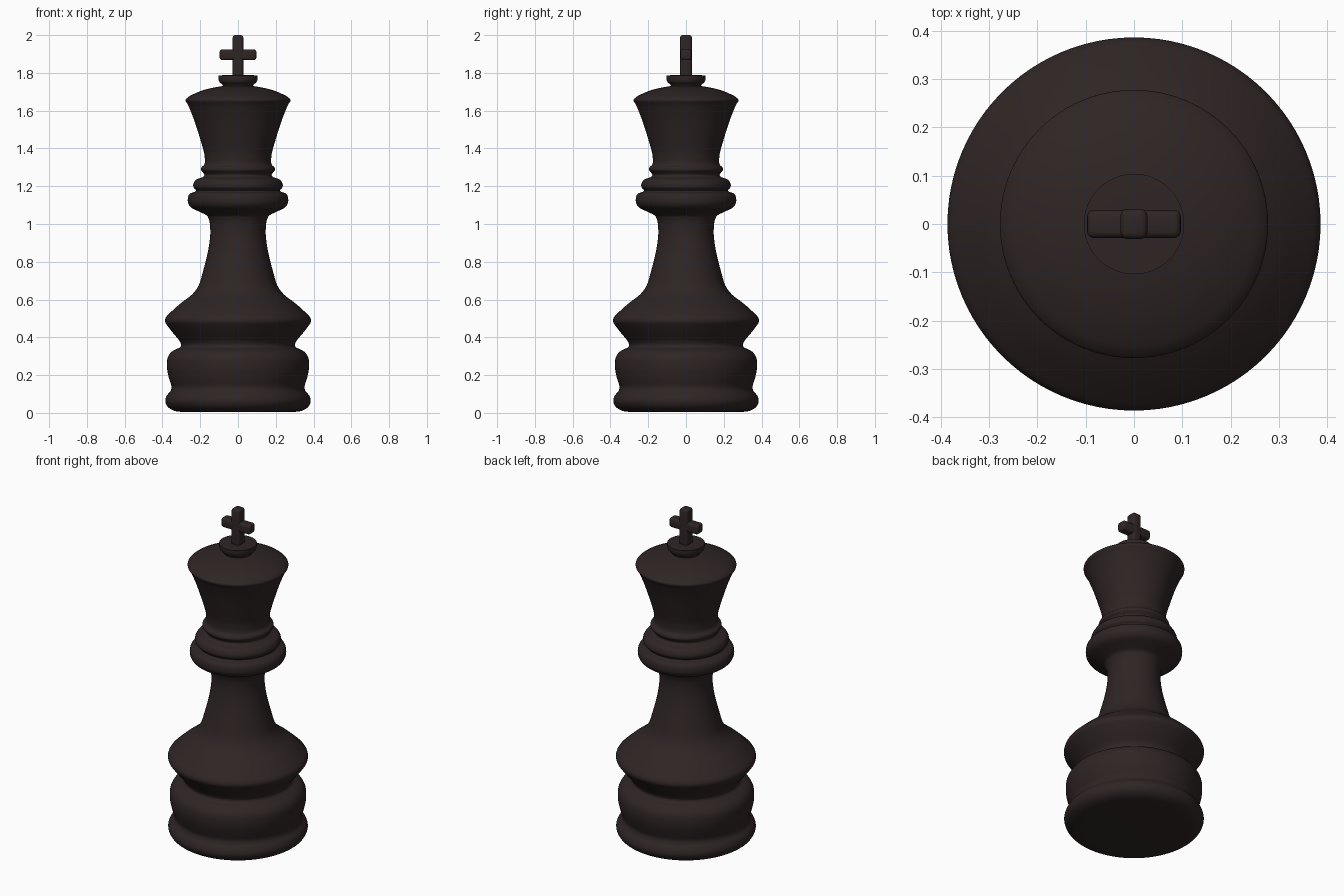
import bpy, bmesh, math

if "Cube" in bpy.data.objects:
    bpy.data.objects.remove(bpy.data.objects["Cube"])

wood = bpy.data.materials.new("dark_wood")
wood.diffuse_color = (0.028, 0.0185, 0.018, 1)
wood.use_nodes = True
wood.node_tree.nodes["Principled BSDF"].inputs["Base Color"].default_value = wood.diffuse_color
SIDES, STEPS = 96, 4


def finish(bm, name, angle=50):
    bmesh.ops.remove_doubles(bm, verts=bm.verts, dist=1e-5)
    bmesh.ops.recalc_face_normals(bm, faces=bm.faces)
    me = bpy.data.meshes.new(name)
    bm.to_mesh(me)
    bm.free()
    me.materials.append(wood)
    ob = bpy.data.objects.new(name, me)
    bpy.context.collection.objects.link(ob)
    bpy.ops.object.select_all(action='DESELECT')
    ob.select_set(True)
    bpy.context.view_layer.objects.active = ob
    bpy.ops.object.shade_smooth_by_angle(angle=math.radians(angle))
    return ob


def smooth_profile(pts):
    """Spline through (radius, z) points with chord-limited tangents."""
    def tangent(i):
        if i == 0 or i == len(pts) - 1:
            return (0, 0)
        a, b, c = pts[i - 1], pts[i], pts[i + 1]
        d1, d2 = math.dist(a, b), math.dist(b, c)
        l = math.dist(a, c) or 1
        m = min(d1, d2)
        return ((c[0] - a[0]) / l * m, (c[1] - a[1]) / l * m)
    out = []
    for i in range(len(pts) - 1):
        p, q, tp, tq = pts[i], pts[i + 1], tangent(i), tangent(i + 1)
        for s in range(STEPS):
            t = s / STEPS
            h = (2*t**3 - 3*t*t + 1, t**3 - 2*t*t + t, -2*t**3 + 3*t*t, t**3 - t*t)
            out.append(tuple(h[0]*p[k] + h[1]*tp[k] + h[2]*q[k] + h[3]*tq[k] for k in (0, 1)))
    return out + [pts[-1]]


def turned(name, pts):
    """Closed lathe solid from a profile."""
    bm = bmesh.new()
    rings = [[bm.verts.new((r * math.cos(2*math.pi*i/SIDES), r * math.sin(2*math.pi*i/SIDES), z))
              for i in range(SIDES)] for r, z in smooth_profile(pts)]
    for a, b in zip(rings, rings[1:]):
        for i in range(SIDES):
            j = (i + 1) % SIDES
            bm.faces.new((a[i], a[j], b[j], b[i]))
    bm.faces.new(rings[0][::-1])
    bm.faces.new(rings[-1])
    return finish(bm, name)


# Foot, base mouldings and tapering stem
turned("base_and_stem", [
    (0.29, 0.005), (0.335, 0.01), (0.37, 0.03), (0.385, 0.06), (0.378, 0.09), (0.358, 0.115),
    (0.352, 0.14), (0.367, 0.19), (0.376, 0.24), (0.373, 0.29), (0.35, 0.325), (0.31, 0.345),
    (0.301, 0.36), (0.312, 0.385), (0.35, 0.43), (0.383, 0.475), (0.386, 0.495), (0.375, 0.515),
    (0.31, 0.575), (0.245, 0.625), (0.208, 0.675), (0.185, 0.75), (0.16, 0.85), (0.147, 0.94),
    (0.15, 1.01), (0.165, 1.05)])

# Stacked collar rings
turned("collar", [
    (0.15, 1.02), (0.165, 1.045), (0.2, 1.063), (0.245, 1.085), (0.264, 1.11), (0.265, 1.14),
    (0.255, 1.16), (0.23, 1.17), (0.221, 1.178), (0.235, 1.193), (0.236, 1.213), (0.222, 1.235),
    (0.19, 1.247), (0.178, 1.257), (0.183, 1.27), (0.196, 1.285), (0.193, 1.3), (0.178, 1.315),
    (0.175, 1.34)])

# Flared head with domed top
turned("head", [
    (0.174, 1.31), (0.176, 1.35), (0.18, 1.38), (0.2, 1.45), (0.232, 1.55), (0.262, 1.625),
    (0.277, 1.65), (0.276, 1.661), (0.255, 1.678), (0.2, 1.703), (0.14, 1.72), (0.07, 1.732)])

# Small finial cup under the cross
turned("finial_cup", [
    (0.078, 1.725), (0.083, 1.738), (0.097, 1.75), (0.103, 1.765), (0.104, 1.787),
    (0.104, 1.787), (0.06, 1.788), (0.02, 1.788)])


# Cross bars with softened edges
def bar(name, size, z):
    bm = bmesh.new()
    bmesh.ops.create_cube(bm, size=1)
    for v in bm.verts:
        v.co = (v.co.x * size[0], v.co.y * size[1], v.co.z * size[2] + z)
    bmesh.ops.bevel(bm, geom=bm.edges[:], offset=0.014, segments=4, profile=0.5, affect='EDGES')
    return finish(bm, name, 40)


bar("cross_upright", (0.056, 0.062, 0.24), 1.88)
bar("cross_arm", (0.194, 0.058, 0.058), 1.896)
